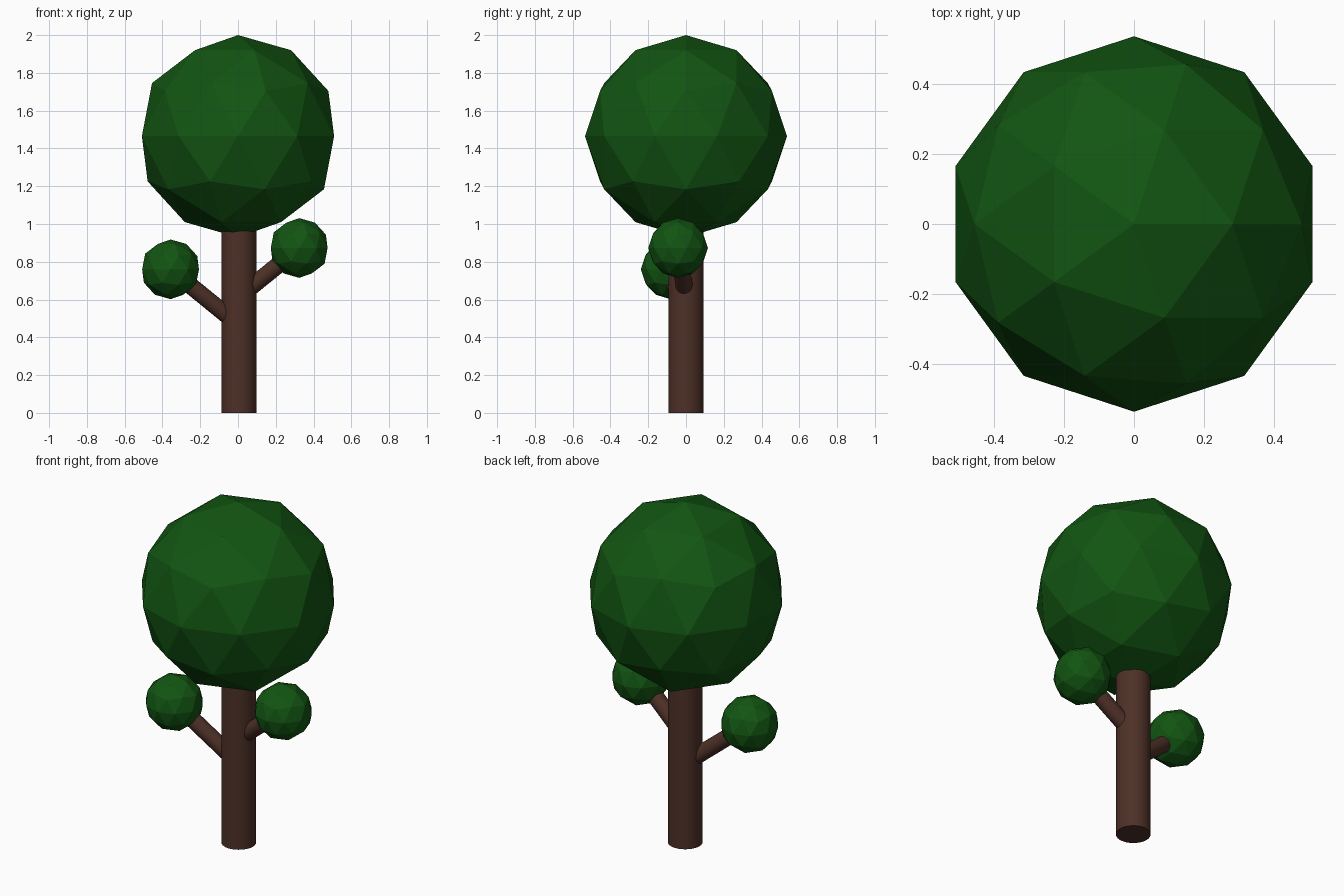
import bpy
from mathutils import Vector

cube = bpy.data.objects.get("Cube")
if cube:
    bpy.data.objects.remove(cube, do_unlink=True)


def make_material(name, colour):
    mat = bpy.data.materials.new(name)
    mat.use_nodes = True
    mat.diffuse_color = colour
    mat.node_tree.nodes["Principled BSDF"].inputs["Base Color"].default_value = colour
    return mat


leaf_green = make_material("leaf green", (0.006, 0.09, 0.006, 1))
bark_brown = make_material("bark brown", (0.075, 0.03, 0.02, 1))


def foliage(name, centre, radius):
    """Flat-shaded low-poly ball of leaves."""
    bpy.ops.mesh.primitive_ico_sphere_add(subdivisions=2, radius=radius, location=centre)
    obj = bpy.context.object
    obj.name = name
    obj.data.materials.append(leaf_green)


def limb(name, start, end, radius):
    """Round wooden cylinder running between two points."""
    start, end = Vector(start), Vector(end)
    axis = end - start
    bpy.ops.mesh.primitive_cylinder_add(vertices=32, radius=radius, depth=axis.length,
                                        location=(start + end) / 2)
    obj = bpy.context.object
    obj.name = name
    obj.rotation_euler = axis.to_track_quat("Z", "Y").to_euler()
    obj.data.materials.append(bark_brown)
    bpy.ops.object.shade_smooth_by_angle()


# Trunk and main crown
limb("trunk", (0.005, 0, 0), (0.005, 0, 1.1), 0.093)
foliage("crown", (0, 0, 1.465), 0.535)

# Side branches, each ending in a small leaf ball
for side, base_z, tip in (("left", 0.615, (0.324, -0.042, 0.873)),
                          ("right", 0.465, (-0.357, -0.081, 0.76))):
    limb(side + "_branch", (0.005, 0, base_z), tip, 0.045)
    foliage(side + "_leaf_ball", tip, 0.158)
